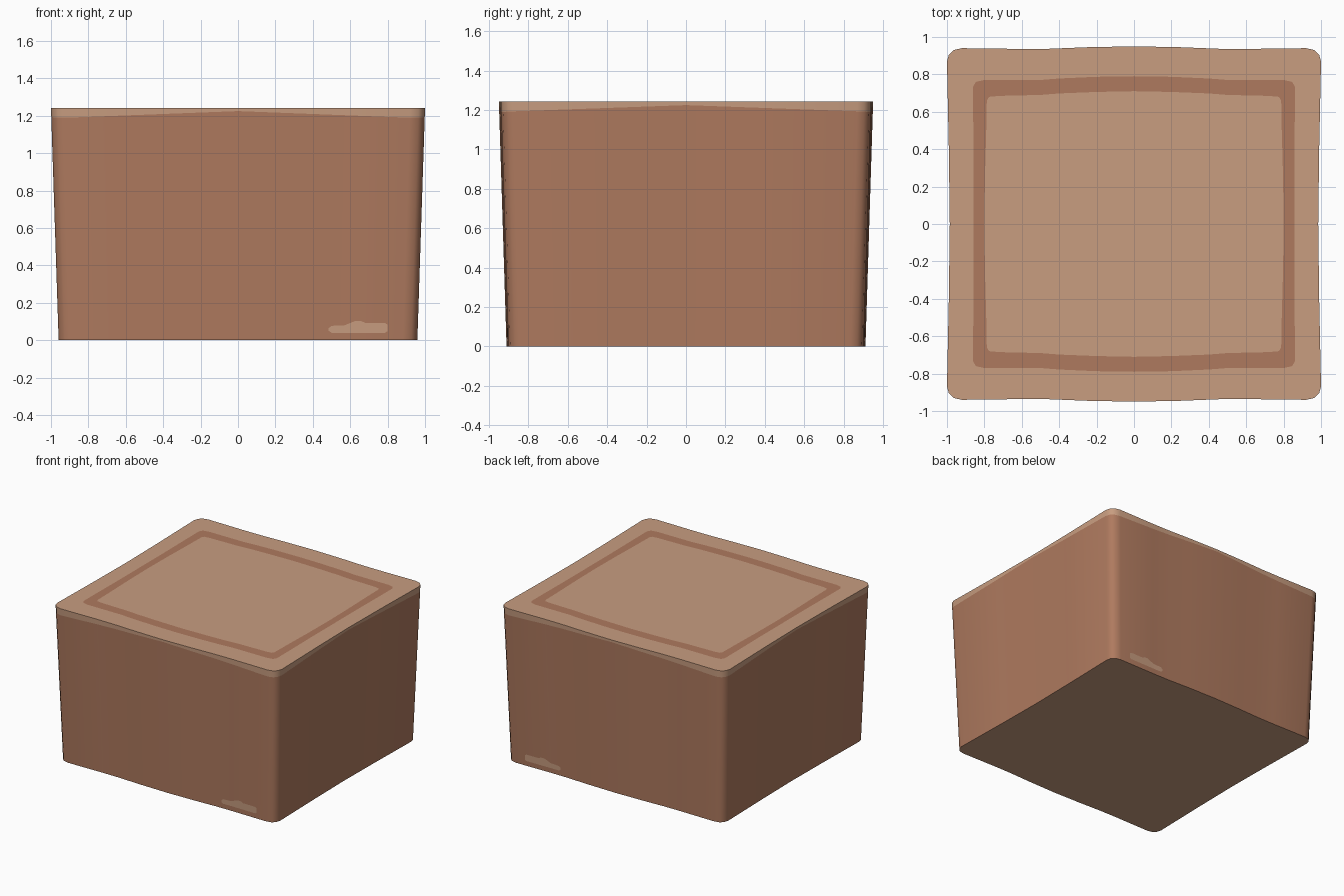
import bpy
import bmesh
import math

if "Cube" in bpy.data.objects:
    bpy.data.objects.remove(bpy.data.objects["Cube"])

HEIGHT = 1.243


def make_mat(name, color):
    m = bpy.data.materials.new(name)
    m.diffuse_color = (*color, 1.0)
    m.use_nodes = True
    m.node_tree.nodes["Principled BSDF"].inputs["Base Color"].default_value = m.diffuse_color
    return m


brown = make_mat("brown wood", (0.429, 0.195, 0.114))
light = make_mat("light wood", (0.578, 0.337, 0.216))

# One quadrant of each outline, from the +y axis round to the +x axis
RIM = [(0, .95), (.25, .945), (.45, .937), (.6, .936), (.92, .94),
       (.965, .93), (.99, .905), (1.0, .87), (.99, .4), (.985, 0)]
RING_OUT = [(0, .79), (.2, .787), (.4, .778), (.5, .77), (.8, .77),
            (.845, .76), (.86, .735), (.86, .6), (.857, .3), (.857, 0)]
RING_IN = [(0, .71), (.2, .706), (.4, .698), (.5, .69), (.72, .685),
           (.775, .68), (.787, .66), (.79, .5), (.797, .25), (.80, 0)]


def full_loop(quadrant):
    q = quadrant[::-1]
    return (q + [(-x, y) for x, y in reversed(q[:-1])]
            + [(-x, -y) for x, y in q[1:]]
            + [(x, -y) for x, y in reversed(q[1:-1])])


def taper(z):
    return 0.959 + 0.041 * z / HEIGHT


def finish(name, bm, mats):
    me = bpy.data.meshes.new(name)
    bm.to_mesh(me)
    bm.free()
    for m in mats:
        me.materials.append(m)
    ob = bpy.data.objects.new(name, me)
    bpy.context.collection.objects.link(ob)
    return ob


# Body: tapered block with a light rim and an inlaid ring in the top
bm = bmesh.new()


def add_loop(points, height):
    out = []
    for x, y in points:
        z = height(x, y)
        s = taper(z)
        out.append(bm.verts.new((x * s, y * s, z)))
    return out


def band_height(x, y):
    a, b = sorted((abs(x), abs(y)))
    return 1.225 - 0.036 * a / b


rim = full_loop(RIM)
loops = [add_loop(rim, lambda x, y: 0.0),
         add_loop(rim, band_height),
         add_loop(rim, lambda x, y: HEIGHT),
         add_loop(full_loop(RING_OUT), lambda x, y: HEIGHT),
         add_loop(full_loop(RING_IN), lambda x, y: HEIGHT)]
# wall, rim band, top border, ring
for a, b, mat in zip(loops, loops[1:], (0, 1, 1, 0)):
    n = len(a)
    for i in range(n):
        j = (i + 1) % n
        bm.faces.new((a[i], a[j], b[j], b[i])).material_index = mat
bm.faces.new(loops[-1]).material_index = 1
bm.faces.new(loops[0][::-1]).material_index = 1
body = finish("block_body", bm, [brown, light])
bpy.context.view_layer.objects.active = body
body.select_set(True)
bpy.ops.object.shade_smooth_by_angle(angle=math.radians(40))
body.select_set(False)

# Worn patches low on the front and back: columns of x, low z, high z
PATCH = [(.485, .05, .065), (.50, .04, .077), (.57, .04, .08),
         (.60, .04, .092), (.63, .04, .104), (.66, .04, .102),
         (.68, .04, .093), (.785, .04, .093), (.80, .048, .083)]


def wall_y(x, z):
    s = taper(z)
    for (x0, y0), (x1, y1) in zip(RIM, RIM[1:]):
        if x0 <= x / s <= x1:
            return (y0 + (y1 - y0) * (x / s - x0) / (x1 - x0)) * s


for name, side in (("front_patch", -1), ("back_patch", 1)):
    bm = bmesh.new()
    cols = [[bm.verts.new((x, side * (wall_y(x, z) + 0.003), z))
             for z in (lo, hi)] for x, lo, hi in PATCH]
    for (a, b), (c, d) in zip(cols, cols[1:]):
        bm.faces.new((a, c, d, b) if side < 0 else (a, b, d, c))
    finish(name, bm, [light])
